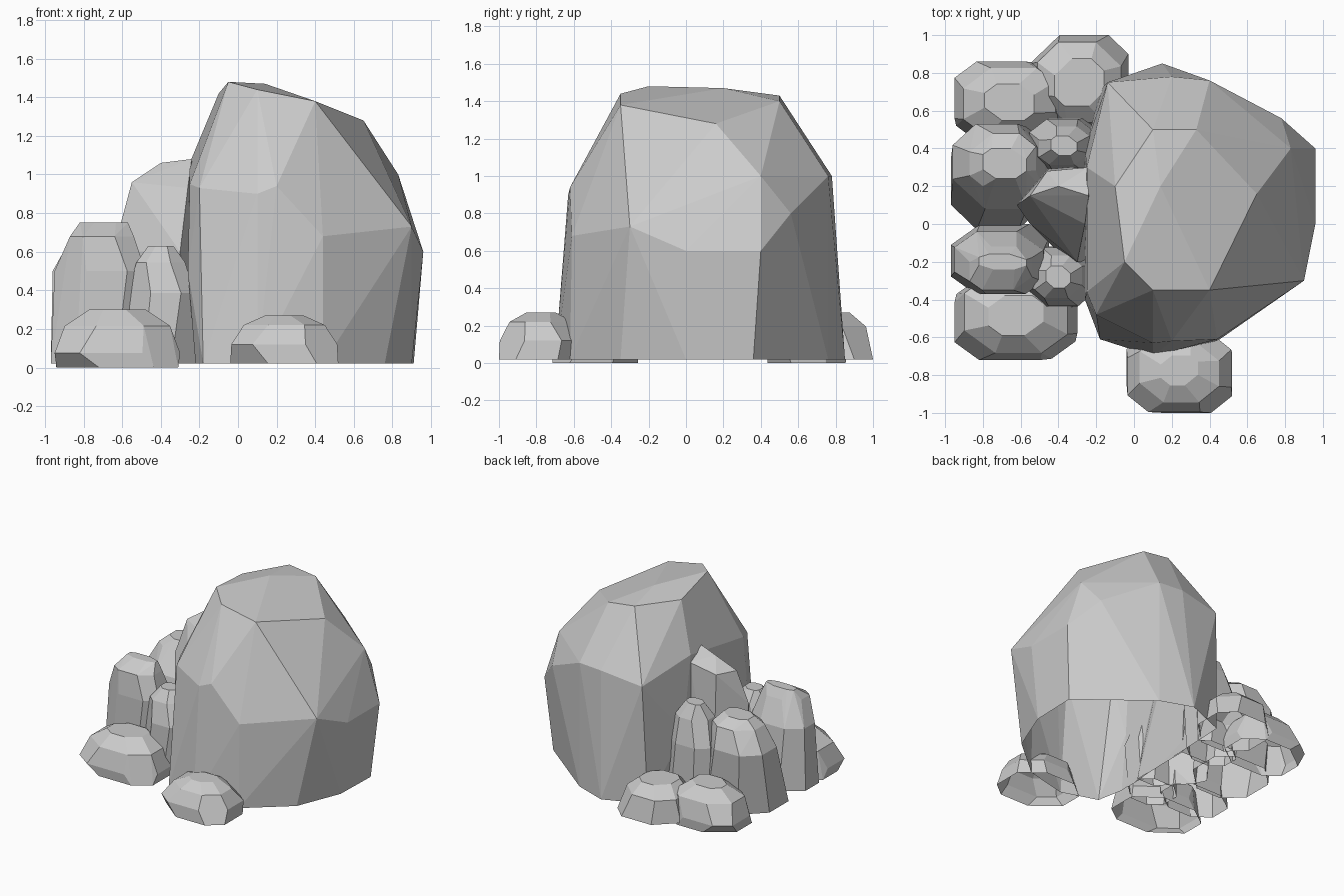
import bpy
import bmesh
import math

if "Cube" in bpy.data.objects:
    bpy.data.objects.remove(bpy.data.objects["Cube"], do_unlink=True)

GROUND = 0.02

# One plain stone colour
stone = bpy.data.materials.new("stone_grey")
stone.use_nodes = True
colour = (0.6, 0.6, 0.6, 1)
stone.diffuse_color = colour
stone.node_tree.nodes["Principled BSDF"].inputs["Base Color"].default_value = colour


def hull_rock(name, points):
    """Wrap points in a faceted convex shell and open its underside."""
    bm = bmesh.new()
    for point in points:
        bm.verts.new(point)
    bmesh.ops.convex_hull(bm, input=list(bm.verts))
    loose = [vert for vert in bm.verts if not vert.link_faces]
    bmesh.ops.delete(bm, geom=loose, context="VERTS")
    bmesh.ops.recalc_face_normals(bm, faces=list(bm.faces))
    bmesh.ops.dissolve_limit(bm, angle_limit=math.radians(3),
                             verts=list(bm.verts), edges=list(bm.edges))
    underside = [face for face in bm.faces
                 if all(vert.co.z < GROUND + 0.01 for vert in face.verts)]
    bmesh.ops.delete(bm, geom=underside, context="FACES")
    mesh = bpy.data.meshes.new(name)
    bm.to_mesh(mesh)
    bm.free()
    mesh.materials.append(stone)
    rock = bpy.data.objects.new(name, mesh)
    bpy.context.collection.objects.link(rock)


def flat(outline):
    """Lay a plan outline on the ground."""
    return [(x, y, GROUND) for x, y in outline]


def chamfered_ring(left, right, front, back, height, turn):
    """Rectangle with four unequal cut corners, as points at one height."""
    middle_x, middle_y = (left + right) / 2, (front + back) / 2
    half_x, half_y = (right - left) / 2, (back - front) / 2
    cuts = (0.5, 0.7, 0.4, 0.6)
    corners = ((-1, -1), (1, -1), (1, 1), (-1, 1))
    points = []
    for index, (side_x, side_y) in enumerate(corners):
        keep = 1 - cuts[(index + turn) % len(cuts)]
        for x, y in ((side_x, side_y * keep), (side_x * keep, side_y)):
            points.append((middle_x + x * half_x, middle_y + y * half_y, height))
    return points


def column(name, levels):
    """Boxy rock from stacked rings: left, right, front, back, height."""
    points = []
    for turn, level in enumerate(levels):
        points += chamfered_ring(*level, turn)
    hull_rock(name, points)


def mound(name, left, right, front, back, bottom, top, steps, turn=0):
    """Rock whose plan shrinks to its middle: steps of height share and size."""
    middle_x, middle_y = (left + right) / 2, (front + back) / 2
    points = []
    for share, size in steps:
        near_x = [middle_x + (x - middle_x) * size for x in (left, right)]
        near_y = [middle_y + (y - middle_y) * size for y in (front, back)]
        height = bottom + (top - bottom) * share
        points += chamfered_ring(*near_x, *near_y, height, turn)
        turn += 1
    hull_rock(name, points)


# Large main boulder: base outline, waist, shoulder and crown
base = [(-0.18, -0.61), (0.1, -0.7), (0.44, -0.62), (0.76, -0.35), (0.9, 0),
        (0.91, 0.36), (0.4, 0.76), (0.15, 0.85), (-0.17, 0.72), (-0.22, -0.4)]
waist = [(0.44, -0.61, 0.68), (0.9, -0.3, 0.73), (0.96, 0, 0.6),
         (0.96, 0.4, 0.6), (0.78, 0.56, 0.8), (-0.26, 0.4, 0.5),
         (-0.26, -0.4, 0.5)]
shoulder = [(-0.2, -0.48, 0.93), (0.1, -0.63, 0.9), (0.2, -0.62, 0.94),
            (0.83, 0.4, 1), (0.4, 0.76, 1), (0.2, 0.78, 1),
            (-0.14, 0.75, 0.95), (-0.25, 0.3, 1.06), (-0.25, -0.36, 0.95)]
crown = [(0.65, 0.16, 1.28), (0.4, -0.35, 1.38), (0.1, -0.35, 1.44),
         (-0.05, -0.2, 1.48), (0.14, 0.2, 1.47), (0.1, 0.5, 1.43),
         (0.33, 0.5, 1.4), (-0.1, 0.2, 1.42)]
hull_rock("main_boulder", flat(base) + waist + shoulder + crown)

# Tall slab leaning on the main boulder
slab_base = [(-0.6, 0.1), (-0.55, 0), (-0.35, -0.2), (-0.2, -0.2),
             (-0.2, 0.3), (-0.45, 0.3)]
slab_body = [(-0.62, 0.1, 0.7), (-0.55, 0, 0.6), (-0.3, -0.2, 0.6)]
slab_top = [(-0.55, 0.15, 0.96), (-0.46, 0.28, 0.95), (-0.26, 0, 0.93),
            (-0.4, 0.2, 1.06), (-0.24, 0.15, 1.08), (-0.24, 0.3, 1)]
hull_rock("tall_slab", flat(slab_base) + slab_body + slab_top)

# Side columns, one with its top set forward and one with it set back
column("front_column", [
    (-0.97, -0.45, -0.37, 0, GROUND),
    (-0.95, -0.48, -0.37, -0.04, 0.5),
    (-0.87, -0.54, -0.35, -0.12, 0.68),
    (-0.82, -0.57, -0.24, -0.16, 0.75)])
column("middle_column", [
    (-0.97, -0.42, -0.03, 0.5, GROUND),
    (-0.96, -0.47, 0.08, 0.53, 0.5),
    (-0.87, -0.52, 0.2, 0.48, 0.66),
    (-0.8, -0.57, 0.24, 0.4, 0.72)])

# Small pillars filling the gaps
pillar_steps = [(0, 1), (0.6, 0.97), (0.86, 0.7), (1, 0.36)]
mound("front_pillar", -0.58, -0.22, -0.44, -0.12, GROUND, 0.63, pillar_steps)
mound("back_pillar", -0.56, -0.18, 0.27, 0.56, GROUND, 0.77, pillar_steps)

# Low boulders around the foot
boulder_steps = [(0, 0.97), (0.25, 1), (0.72, 0.84), (1, 0.45)]
mound("front_left_foot_boulder", -0.95, -0.3, -0.72, -0.25, 0, 0.3,
      boulder_steps, 1)
mound("back_left_foot_boulder", -0.95, -0.37, 0.43, 0.86, 0, 0.3,
      boulder_steps, 2)
mound("back_foot_boulder", -0.55, -0.03, 0.5, 1, GROUND, 0.27,
      [(0, 1), (0.7, 0.85), (1, 0.5)])
mound("front_foot_boulder", -0.04, 0.52, -1, -0.55, GROUND, 0.27,
      [(0, 1), (0.4, 0.98), (0.8, 0.75), (1, 0.35)], 1)
